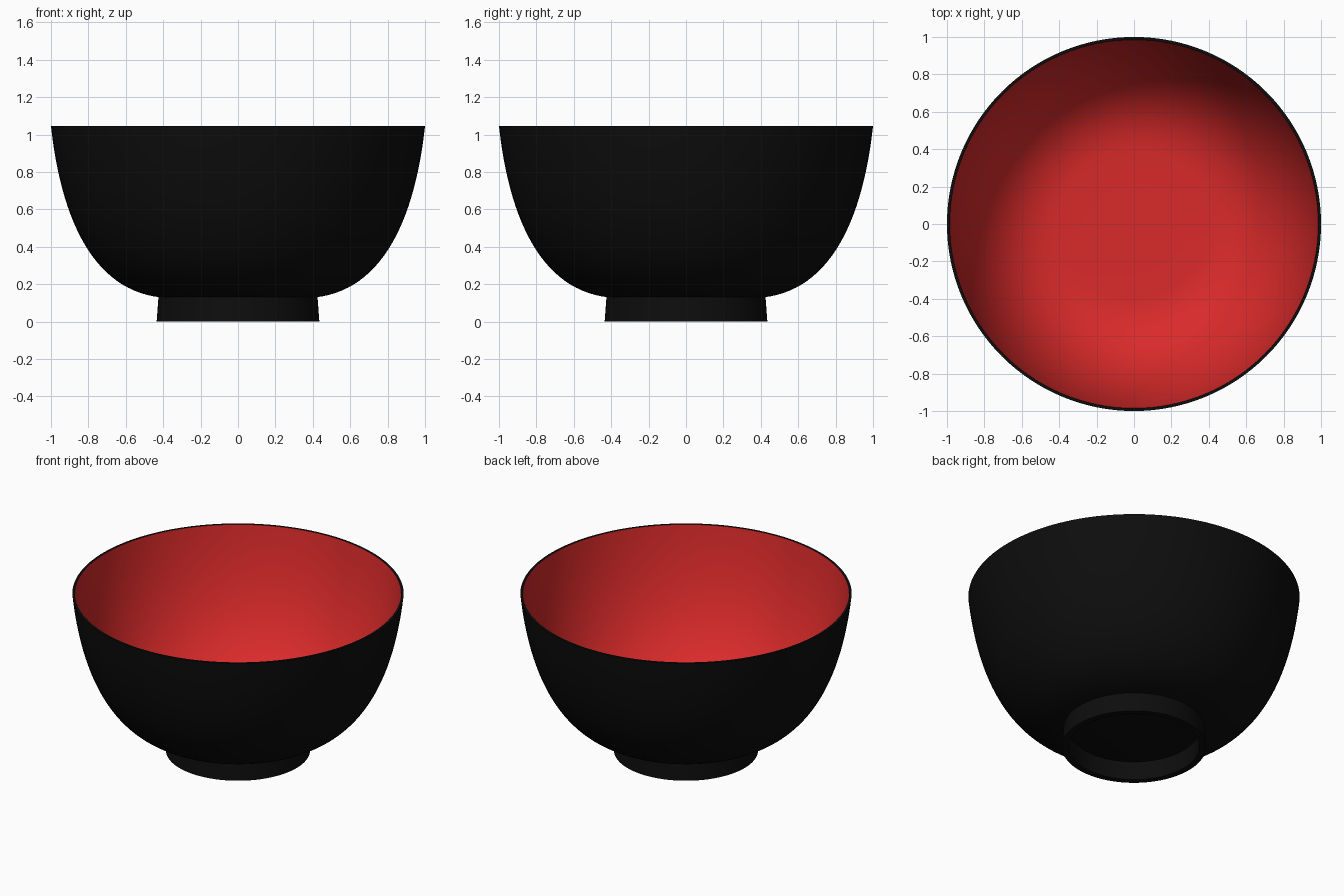
import bpy, bmesh, math
from mathutils import Vector
from mathutils.geometry import interpolate_bezier

if "Cube" in bpy.data.objects:
    bpy.data.objects.remove(bpy.data.objects["Cube"])

SIDES = 128


def material(name, color):
    m = bpy.data.materials.new(name)
    m.diffuse_color = (*color, 1)
    m.use_nodes = True
    m.node_tree.nodes["Principled BSDF"].inputs["Base Color"].default_value = m.diffuse_color
    return m


def curve(p0, p1, p2, p3, n=28):
    pts = [Vector((r, 0, z)) for r, z in (p0, p1, p2, p3)]
    return [(p.x, p.z) for p in interpolate_bezier(*pts, n)]


def lathe(name, profile, mats, closed=False, inner_count=0):
    """Spin an (r, z) profile; the first inner_count segments use the second material."""
    bm = bmesh.new()
    rings = []
    for r, z in profile:
        if r < 1e-6:
            rings.append([bm.verts.new((0, 0, z))] * SIDES)
        else:
            rings.append([bm.verts.new((r * math.cos(a), r * math.sin(a), z))
                          for a in (2 * math.pi * i / SIDES for i in range(SIDES))])
    pairs = list(zip(rings, rings[1:]))
    if closed:
        pairs.append((rings[-1], rings[0]))
    for k, (a, b) in enumerate(pairs):
        for i in range(SIDES):
            j = (i + 1) % SIDES
            corners = list(dict.fromkeys((a[i], a[j], b[j], b[i])))
            bm.faces.new(corners).material_index = 1 if k < inner_count else 0
    bmesh.ops.recalc_face_normals(bm, faces=bm.faces)
    mesh = bpy.data.meshes.new(name)
    bm.to_mesh(mesh)
    bm.free()
    for m in mats:
        mesh.materials.append(m)
    ob = bpy.data.objects.new(name, mesh)
    bpy.context.collection.objects.link(ob)
    bpy.ops.object.select_all(action='DESELECT')
    ob.select_set(True)
    bpy.context.view_layer.objects.active = ob
    bpy.ops.object.shade_smooth_by_angle(angle=math.radians(30))
    return ob


black = material("black_lacquer", (0.004, 0.004, 0.004))
red = material("red_lacquer", (0.7, 0.023, 0.023))

# Bowl: red inside, thin black lip, black outside and underside
inside = [(0, 0.165), (0.2, 0.165)] + curve((0.40, 0.167), (0.73, 0.18), (0.92, 0.51), (0.985, 1.045))
outside = curve((1.0, 1.045), (0.94, 0.5), (0.75, 0.17), (0.42, 0.13))
lathe("bowl", inside + outside + [(0.39, 0.12), (0, 0.12)], [black, red],
      inner_count=len(inside) - 1)

# Foot ring: slightly flared, hollow below
lathe("foot_ring", [(0.425, 0.135), (0.435, 0), (0.395, 0), (0.39, 0.125)], [black], closed=True)
